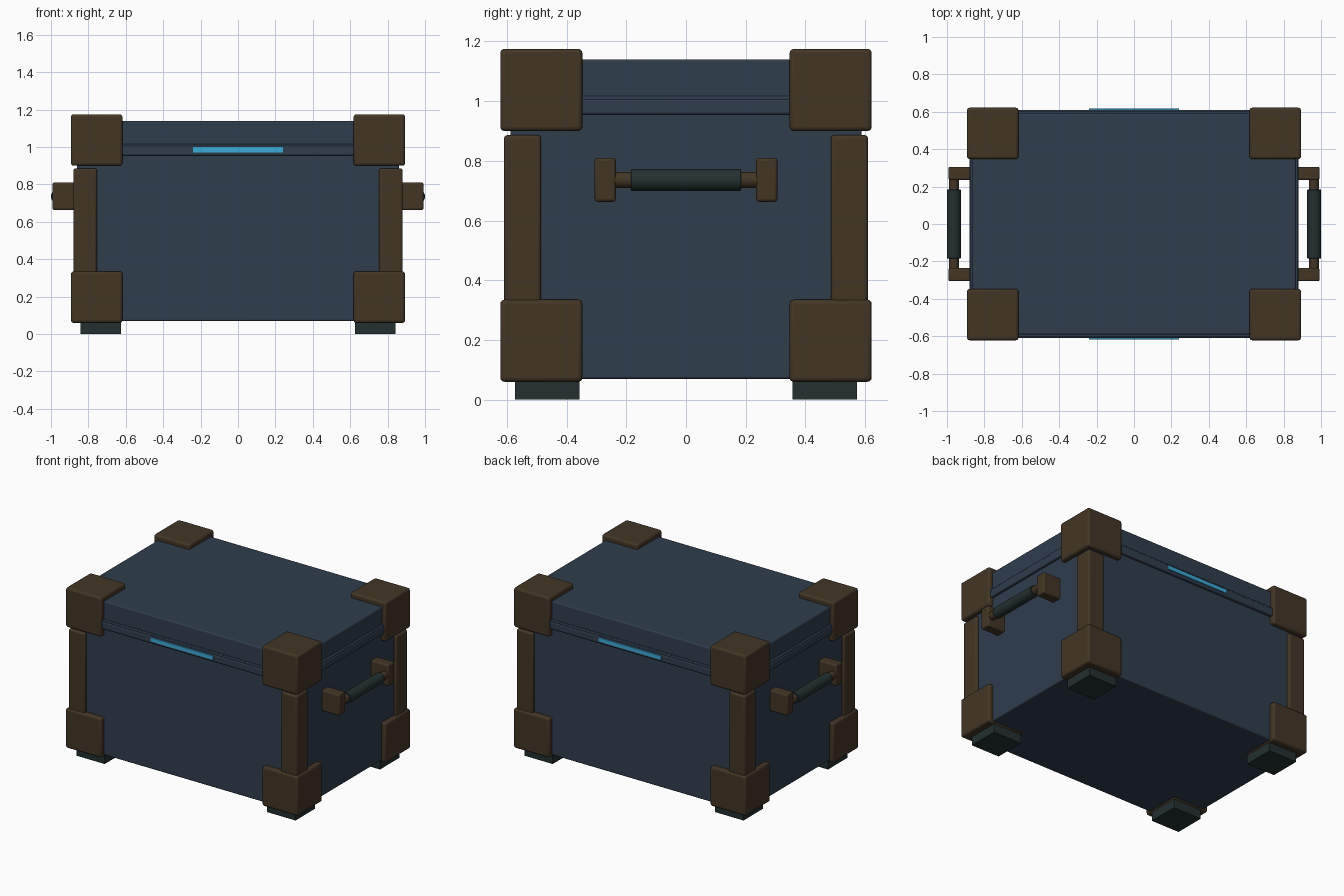
import bpy, bmesh, math
from mathutils import Matrix

if "Cube" in bpy.data.objects:
    bpy.data.objects.remove(bpy.data.objects["Cube"])


def material(name, rgb):
    m = bpy.data.materials.new(name)
    m.diffuse_color = (*rgb, 1)
    m.use_nodes = True
    m.node_tree.nodes["Principled BSDF"].inputs["Base Color"].default_value = m.diffuse_color
    return m


BLUE = material("slate blue", (0.029, 0.047, 0.076))
BROWN = material("dark bronze", (0.056, 0.036, 0.018))
RUBBER = material("dark rubber", (0.017, 0.029, 0.030))
GLOW = material("cyan light", (0.045, 0.40, 0.68))


def finish(name, bm, mat, bevel=0.0):
    mesh = bpy.data.meshes.new(name)
    bm.to_mesh(mesh)
    bm.free()
    mesh.materials.append(mat)
    ob = bpy.data.objects.new(name, mesh)
    bpy.context.collection.objects.link(ob)
    if bevel:
        mod = ob.modifiers.new("soft edges", 'BEVEL')
        mod.width = bevel
        mod.segments = 3
        mod.limit_method = 'ANGLE'
    bpy.ops.object.select_all(action='DESELECT')
    bpy.context.view_layer.objects.active = ob
    ob.select_set(True)
    bpy.ops.object.shade_smooth_by_angle(angle=math.radians(35))
    return ob


def box(name, x, y, z, mat, bevel=0.0):
    """Box from (min, max) pairs on each axis."""
    bm = bmesh.new()
    size = [abs(b - a) for a, b in (x, y, z)]
    mid = [(a + b) / 2 for a, b in (x, y, z)]
    bmesh.ops.create_cube(bm, size=1, matrix=Matrix.Translation(mid) @ Matrix.Diagonal((*size, 1)))
    return finish(name, bm, mat, bevel)


def rod(name, x, z, radius, length, mat, bevel=0.0):
    """Cylinder along y, centred on y = 0."""
    bm = bmesh.new()
    bmesh.ops.create_cone(bm, cap_ends=True, segments=24, radius1=radius, radius2=radius, depth=length,
                          matrix=Matrix.Translation((x, 0, z)) @ Matrix.Rotation(math.pi / 2, 4, 'X'))
    return finish(name, bm, mat, bevel)


def span(s, a, b):
    return (s * a, s * b)


# Main case, rim bands and lid
box("case_body", (-0.86, 0.86), (-0.588, 0.588), (0.07, 0.99), BLUE, 0.008)
box("case_rim", (-0.88, 0.88), (-0.61, 0.61), (0.955, 1.006), BLUE, 0.008)
box("lid_lip", (-0.875, 0.875), (-0.605, 0.605), (1.0, 1.017), BLUE, 0.005)
box("lid", (-0.865, 0.865), (-0.59, 0.59), (1.005, 1.14), BLUE, 0.008)

# Corner guards, posts and feet
for sx, xn in ((-1, "left"), (1, "right")):
    for sy, yn in ((-1, "front"), (1, "back")):
        tag = yn + "_" + xn
        gx, gy = span(sx, 0.618, 0.893), span(sy, 0.347, 0.622)
        box("lower_corner_" + tag, gx, gy, (0.06, 0.335), BROWN, 0.014)
        box("upper_corner_" + tag, gx, gy, (0.90, 1.175), BROWN, 0.014)
        box("post_" + tag, span(sx, 0.755, 0.88), span(sy, 0.485, 0.61), (0.25, 0.886), BROWN, 0.012)
        box("foot_" + tag, span(sx, 0.625, 0.843), span(sy, 0.356, 0.572), (0.0, 0.08), RUBBER)

    # Side handle
    for sy, yn in ((-1, "front"), (1, "back")):
        box("handle_bracket_" + yn + "_" + xn, span(sx, 0.85, 0.992), span(sy, 0.235, 0.306),
            (0.663, 0.81), BROWN, 0.01)
    rod("handle_rod_" + xn, sx * 0.963, 0.736, 0.027, 0.50, BROWN)
    rod("handle_grip_" + xn, sx * 0.963, 0.736, 0.037, 0.368, RUBBER, 0.003)

# Light strips on the front and back rim
for sy, yn in ((-1, "front"), (1, "back")):
    box("light_strip_" + yn, (-0.24, 0.24), span(sy, 0.608, 0.617), (0.972, 0.999), GLOW)
